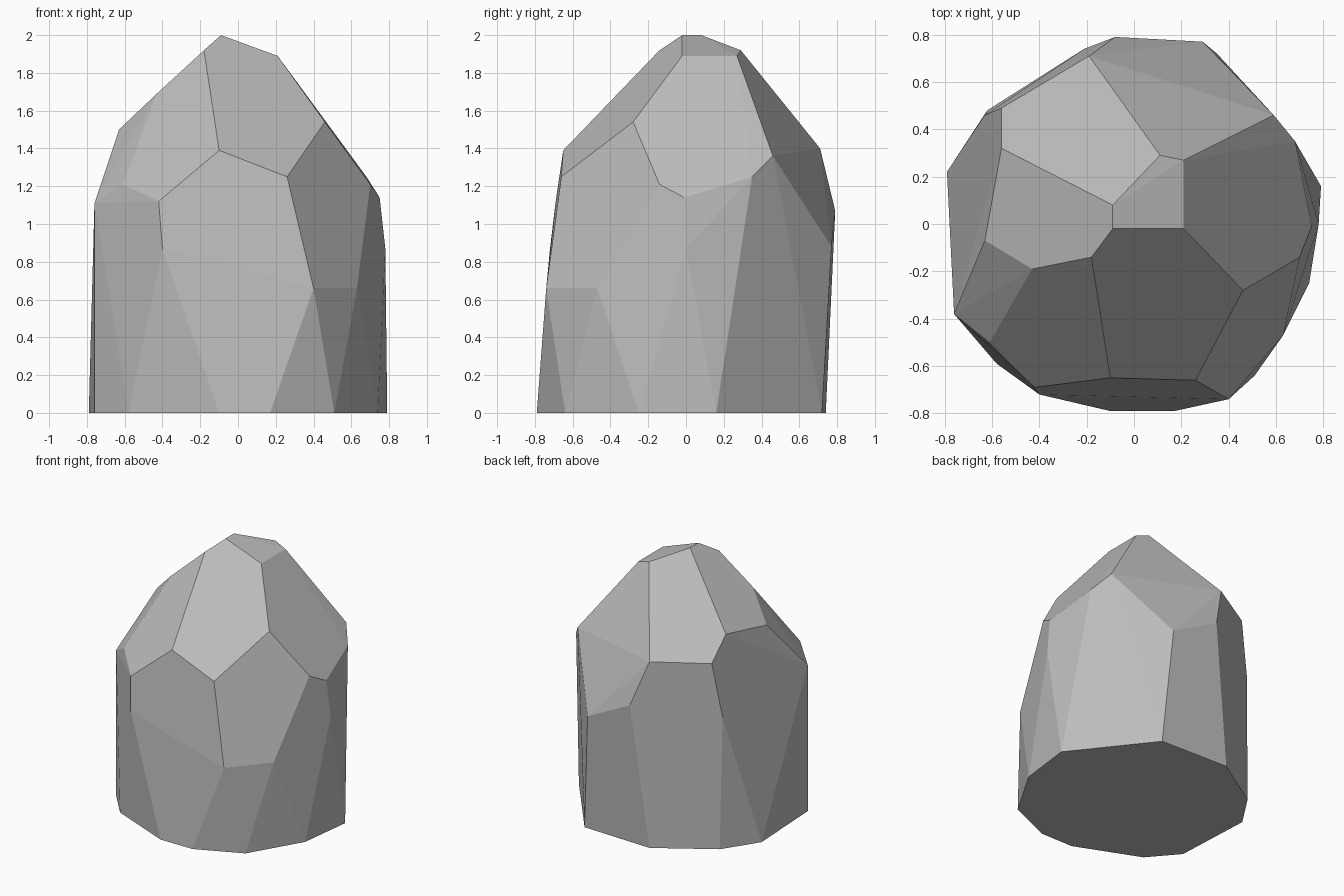
import bpy
import bmesh
import math

old = bpy.data.objects.get("Cube")
if old:
    bpy.data.objects.remove(old, do_unlink=True)

# One plain stone colour
stone = bpy.data.materials.new("stone_grey")
stone.use_nodes = True
colour = (0.5, 0.5, 0.5, 1.0)
stone.diffuse_color = colour
stone.node_tree.nodes["Principled BSDF"].inputs["Base Color"].default_value = colour

# Flat foot outline on the ground
foot = [(-.10, -.79), (.17, -.79), (.51, -.64), (.74, -.25), (.79, .16), (.35, .72),
        (-.21, .74), (-.62, .48), (-.79, .22), (-.76, -.38), (-.58, -.59)]

# Chipped corners along the sides
side = [(.40, -.74, .66), (.63, -.47, .66), (.78, 0, .87), (.29, .77, .88),
        (-.08, .79, 1.07), (-.63, .46, 1.0), (-.40, -.72, .87)]

# Corners where the sides break into the sloping facets
shoulder = [(-.42, -.69, 1.12), (-.10, -.65, 1.39), (.26, -.66, 1.25), (.70, -.14, 1.21),
            (.75, -.01, 1.14), (.68, .35, 1.25), (.59, .46, 1.36), (-.19, .71, 1.40),
            (-.56, .49, 1.40), (-.76, -.38, 1.11), (-.61, -.50, 1.21)]

# Upper ridge corners and the small tilted top facet
ridge = [(.46, -.28, 1.54), (-.18, -.14, 1.92), (-.43, -.19, 1.69),
         (-.63, -.07, 1.50), (-.56, .32, 1.56)]
crown = [(-.09, -.02, 2), (-.09, .08, 2), (.11, .29, 1.92), (.21, .27, 1.89), (.21, -.02, 1.89)]


def faceted_solid(name, corners, material, merge_angle):
    """Wrap the corners in a convex skin and merge nearly level triangles."""
    bm = bmesh.new()
    for corner in corners:
        bm.verts.new(corner)
    hull = bmesh.ops.convex_hull(bm, input=bm.verts[:])
    unused = {v for v in hull["geom_interior"] + hull["geom_unused"]
              if isinstance(v, bmesh.types.BMVert)}
    bmesh.ops.delete(bm, geom=list(unused), context="VERTS")
    bmesh.ops.dissolve_limit(bm, angle_limit=merge_angle, verts=bm.verts[:], edges=bm.edges[:])
    bmesh.ops.recalc_face_normals(bm, faces=bm.faces[:])
    mesh = bpy.data.meshes.new(name)
    bm.to_mesh(mesh)
    bm.free()
    mesh.materials.append(material)
    obj = bpy.data.objects.new(name, mesh)
    bpy.context.collection.objects.link(obj)
    return obj


# Standing boulder with flat facets
base = [(x, y, 0) for x, y in foot]
faceted_solid("boulder", base + side + shoulder + ridge + crown, stone, math.radians(3))
